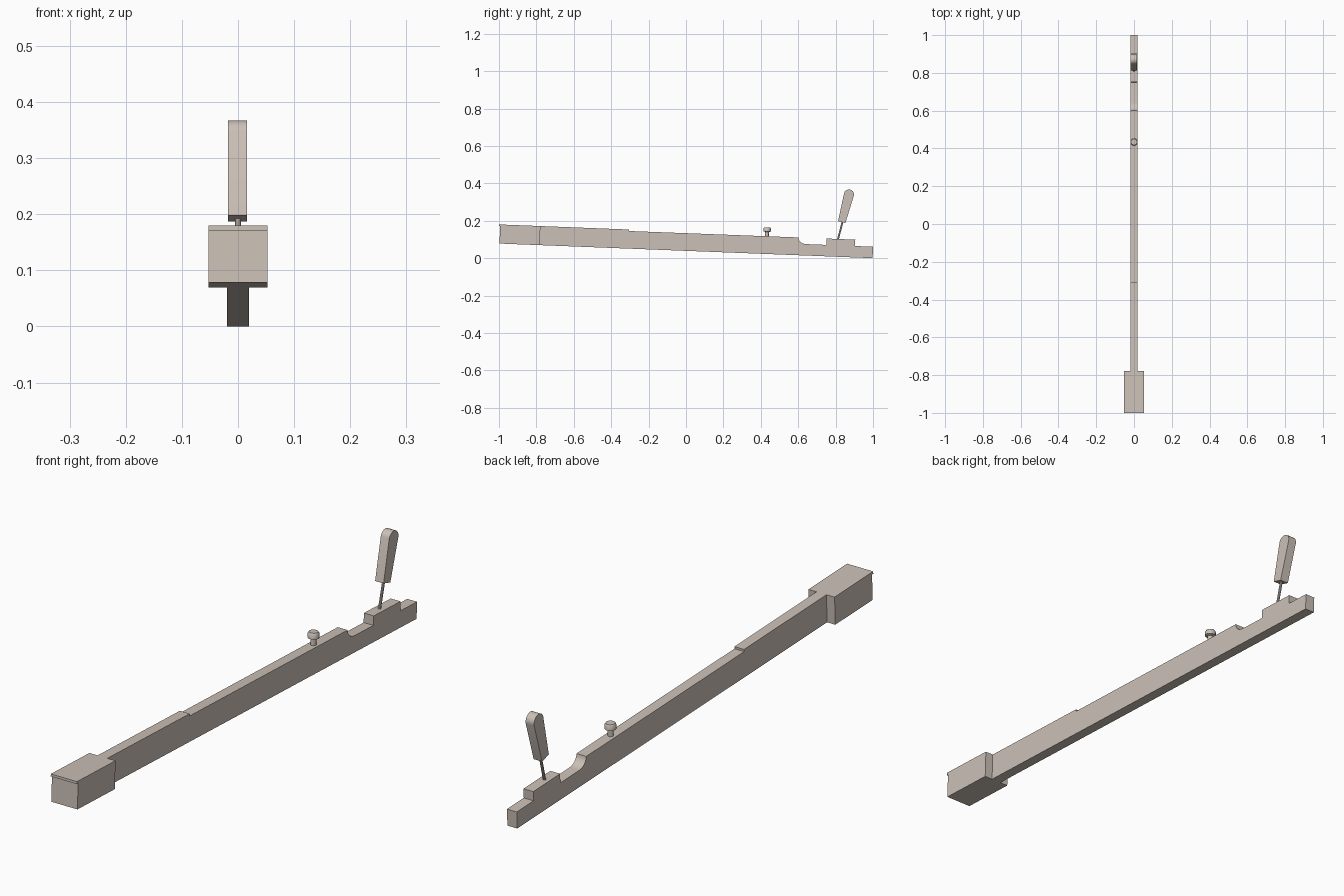
import bpy, bmesh, math
from mathutils import Vector

if "Cube" in bpy.data.objects:
    bpy.data.objects.remove(bpy.data.objects["Cube"])

mat = bpy.data.materials.new("pale beige")
mat.diffuse_color = (0.60, 0.53, 0.475, 1)
mat.use_nodes = True
mat.node_tree.nodes["Principled BSDF"].inputs["Base Color"].default_value = mat.diffuse_color

S = 0.039                       # sine of the lever's slope
C = math.sqrt(1 - S * S)


def tilt(u, v):
    """Lever coordinates (along, up) to world (y, z)."""
    return u * C + v * S, -u * S + v * C + S


def finish(name, bm, smooth=False):
    bmesh.ops.recalc_face_normals(bm, faces=bm.faces)
    me = bpy.data.meshes.new(name)
    bm.to_mesh(me)
    bm.free()
    ob = bpy.data.objects.new(name, me)
    bpy.context.collection.objects.link(ob)
    me.materials.append(mat)
    if smooth:
        bpy.context.view_layer.objects.active = ob
        ob.select_set(True)
        bpy.ops.object.shade_smooth_by_angle(angle=math.radians(35))
        ob.select_set(False)
    return ob


def slab(name, profile, x0, x1, smooth=False):
    """Extrude a (y, z) profile across x."""
    bm = bmesh.new()
    face = bm.faces.new([bm.verts.new((x0, y, z)) for y, z in profile])
    ext = bmesh.ops.extrude_face_region(bm, geom=[face])
    for v in ext["geom"]:
        if isinstance(v, bmesh.types.BMVert):
            v.co.x = x1
    return finish(name, bm, smooth)


def lathe(name, base, axis, rings, sides):
    """Stack of (height, radius) rings along an axis in the yz plane."""
    bm = bmesh.new()
    axis = Vector(axis).normalized()
    px = Vector((1, 0, 0))
    py = axis.cross(px)
    loops = []
    for h, r in rings:
        loops.append([bm.verts.new(Vector(base) + axis * h
                      + px * r * math.cos(2 * math.pi * i / sides)
                      + py * r * math.sin(2 * math.pi * i / sides))
                      for i in range(sides)])
    for a, b in zip(loops, loops[1:]):
        for i in range(sides):
            j = (i + 1) % sides
            bm.faces.new((a[i], a[j], b[j], b[i]))
    bm.faces.new(loops[0])
    bm.faces.new(loops[-1])
    return finish(name, bm, True)


# Wide front block with an overhanging lip on top
front = [(-0.998, 0), (-0.783, 0), (-0.783, 0.102), (-1.005, 0.102),
         (-1.005, 0.093), (-0.998, 0.093)]
slab("front_block", [tilt(*p) for p in front], -0.0525, 0.0525)

# Long lever with top step, curved scoop and raised rear pad
scoop = [(0.640 - 0.042 * math.cos(a), 0.095 - 0.034 * math.sin(a))
         for a in [math.pi / 2 * i / 6 for i in range(7)]]
lever = [(-0.783, 0), (-0.783, 0.102), (-0.31, 0.102), (-0.31, 0.094)]
lever += scoop + [(0.748, 0.061), (0.748, 0.095), (0.902, 0.095),
                  (0.902, 0.061), (0.9985, 0.061), (0.9985, 0)]
slab("lever", [tilt(*p) for p in lever], -0.0197, 0.0197, True)

# Adjusting screw with chamfered head
y, z = tilt(0.429, 0.092)
lathe("adjusting_screw", (0, y, z), (0, S, C),
      [(0, 0.010), (0.026, 0.010), (0.029, 0.020), (0.044, 0.020), (0.050, 0.016)], 12)

# Wire stem carrying the paddle
a, b = Vector((0, 0.811, 0.095)), Vector((0, 0.839, 0.202))
lathe("wire", a, b - a, [(0, 0.005), ((b - a).length, 0.005)], 10)

# Paddle: tapered side profile with rounded top
lean = math.radians(15)
d, n = Vector((math.sin(lean), math.cos(lean))), Vector((math.cos(lean), -math.sin(lean)))
centre = Vector((0.8715, 0.341))
paddle = [(0.813, 0.198), (0.852, 0.187)]
for i in range(11):
    t = math.pi * i / 10
    p = centre + n * 0.027 * math.cos(t) + d * 0.026 * math.sin(t)
    paddle.append((p.x, p.y))
slab("paddle", paddle, -0.0178, 0.0162, True)
